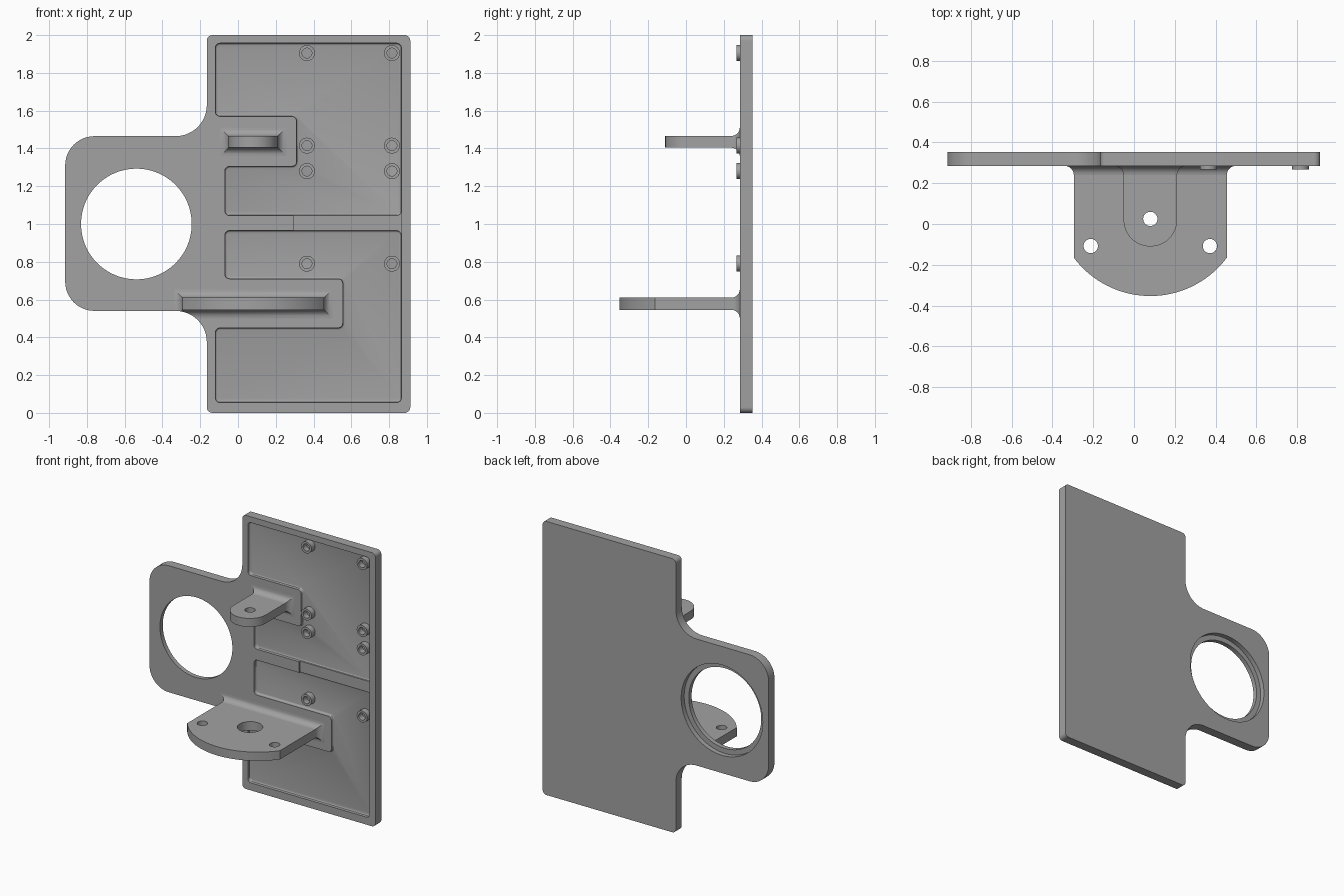
import bpy, bmesh, math
from mathutils import Vector

if "Cube" in bpy.data.objects:
    bpy.data.objects.remove(bpy.data.objects["Cube"], do_unlink=True)

grey = bpy.data.materials.new("plain_grey")
grey.use_nodes = True
COLOUR = (0.36, 0.36, 0.36, 1)
grey.diffuse_color = COLOUR
grey.node_tree.nodes["Principled BSDF"].inputs["Base Color"].default_value = COLOUR

FRONT, BACK, FLOOR = 0.285, 0.353, 0.31   # plate faces and pocket floor


def upright(a, b, d):      # outline in x-z, depth along y
    return (a, d, b)


def flat(a, b, d):         # outline in x-y, depth along z
    return (a, b, d)


def rounded(corners, default=0.0, steps=8):
    """Polygon whose corners (x, y[, radius]) are replaced by arcs."""
    out = []
    for i, c in enumerate(corners):
        p = Vector(c[:2])
        r = c[2] if len(c) > 2 else default
        if r <= 0:
            out.append(p)
            continue
        u = (Vector(corners[i - 1][:2]) - p).normalized()
        v = (Vector(corners[(i + 1) % len(corners)][:2]) - p).normalized()
        half = u.angle(v) / 2
        mid = p + (u + v).normalized() * (r / math.sin(half))
        start = p + u * (r / math.tan(half)) - mid
        end = p + v * (r / math.tan(half)) - mid
        sweep = start.angle_signed(end)     # clockwise positive
        for k in range(steps + 1):
            t = -sweep * k / steps
            out.append(mid + Vector((start.x * math.cos(t) - start.y * math.sin(t),
                                     start.x * math.sin(t) + start.y * math.cos(t))))
    return out


def circle(x, y, r, n=32):
    return [(x + r * math.cos(math.tau * k / n), y + r * math.sin(math.tau * k / n))
            for k in range(n)]


def loft(name, rings, bevel=0):
    """Closed solid through matching rings; bevel rounds the last rim."""
    bm = bmesh.new()
    loops = [[bm.verts.new(p) for p in ring] for ring in rings]
    n = len(loops[0])
    for a, b in zip(loops, loops[1:]):
        for i in range(n):
            bm.faces.new((a[i], a[(i + 1) % n], b[(i + 1) % n], b[i]))
    bm.faces.new(loops[0])
    cap = bm.faces.new(loops[-1])
    bmesh.ops.recalc_face_normals(bm, faces=bm.faces)
    if bevel:
        bmesh.ops.bevel(bm, geom=list(cap.edges), offset=bevel, segments=3,
                        profile=0.5, affect='EDGES')
    mesh = bpy.data.meshes.new(name)
    bm.to_mesh(mesh)
    bm.free()
    mesh.materials.append(grey)
    obj = bpy.data.objects.new(name, mesh)
    bpy.context.collection.objects.link(obj)
    return obj


def prism(name, outline, lo, hi, place, bevel=0):
    return loft(name, [[place(p[0], p[1], d) for p in outline] for d in (lo, hi)], bevel)


def combine(obj, tool, operation='DIFFERENCE'):
    mod = obj.modifiers.new("cut", 'BOOLEAN')
    mod.operation, mod.object, mod.solver = operation, tool, 'EXACT'
    bpy.context.view_layer.objects.active = obj
    bpy.ops.object.modifier_apply(modifier=mod.name)
    bpy.data.objects.remove(tool, do_unlink=True)


def drill(obj, x, y, r, lo, hi, place, n=32):
    combine(obj, prism("cutter", circle(x, y, r, n), lo, hi, place))


# Back plate with side tab
outline = rounded([
    (-0.165, 2, 0.03), (0.912, 2, 0.03), (0.912, 0, 0.03), (-0.165, 0, 0.03),
    (-0.165, 0.54, 0.165), (-0.915, 0.54, 0.155),
    (-0.915, 1.465, 0.155), (-0.165, 1.465, 0.165)], steps=12)
plate = prism("back_plate", outline, FRONT, BACK, upright)

# Large round opening, wider at the rear
drill(plate, -0.538, 1.0, 0.293, 0, 1, upright, 96)
drill(plate, -0.538, 1.0, 0.33, 0.318, 1, upright, 96)

# Recessed pockets that leave a raised pad behind each bracket
upper = [(-0.12, 1.957), (0.865, 1.957), (0.865, 1.045), (-0.07, 1.045),
         (-0.07, 1.305), (0.31, 1.305), (0.31, 1.57), (-0.12, 1.57)]
lower = [(-0.07, 0.965), (0.865, 0.965), (0.865, 0.055), (-0.12, 0.055),
         (-0.12, 0.45), (0.555, 0.45), (0.555, 0.71), (-0.07, 0.71)]
for pocket in (upper, lower):
    combine(plate, prism("cutter", rounded(pocket, 0.025, 5), 0.2, FLOOR, upright, 0.011))

# Lowered right part of the middle rib
low_rib = [(0.295, 0.94), (0.865, 0.94), (0.865, 1.07), (0.295, 1.07)]
combine(plate, prism("cutter", low_rib, 0.2, 0.297, upright))

# Hollow standoffs
for i, z in enumerate((1.905, 1.415, 1.28, 0.79)):
    for side, x in (("right", 0.365), ("left", 0.815)):
        peg = prism(f"standoff_{side}_{i + 1}", circle(x, z, 0.042), 0.267, 0.32, upright)
        drill(peg, x, z, 0.026, 0.2, FLOOR, upright)


# Brackets, each with a mitred concave fillet at the plate
MID, R = 0.08, 0.045
ROOT = FRONT - R


def root_fillet(name, half, z0, z1):
    rings = []
    for k in range(7):
        a = math.pi / 2 * k / 6
        o, y = R * (1 - math.cos(a)), ROOT + R * math.sin(a)
        rings.append([(MID - half - o, y, z0 - o), (MID + half + o, y, z0 - o),
                      (MID + half + o, y, z1 + o), (MID - half - o, y, z1 + o)])
    rings.append([(x, y + 0.012, z) for x, y, z in rings[-1]])
    return loft(name, rings)


w = 0.131
tongue = rounded([(MID - w, ROOT), (MID + w, ROOT),
                  (MID + w, -0.11, w - 0.001), (MID - w, -0.11, w - 0.001)], steps=16)
bracket = prism("upper_bracket", tongue, 1.404, 1.466, flat)
drill(bracket, MID, 0.025, 0.035, 1, 2, flat)
root_fillet("upper_bracket_fillet", w, 1.404, 1.466)

w, arc_r, arc_y = 0.375, 0.468, 0.115
reach = math.asin(w / arc_r)
shelf = [(MID - w, ROOT), (MID + w, ROOT)]
for k in range(33):
    a = reach * (1 - k / 16)
    shelf.append((MID + arc_r * math.sin(a), arc_y - arc_r * math.cos(a)))
bracket = prism("lower_bracket", shelf, 0.546, 0.61, flat)
for x, y, r in ((MID, 0.025, 0.085), (MID - 0.292, -0.108, 0.035), (MID + 0.292, -0.108, 0.035)):
    drill(bracket, x, y, r, 0, 1, flat)
fillet = root_fillet("lower_bracket_fillet", w, 0.546, 0.61)
combine(fillet, prism("cutter", outline, -0.5, 0.5, upright), 'INTERSECT')

# Smooth the curved walls, keep the edges sharp
for obj in bpy.context.collection.objects:
    if obj.type == 'MESH' and grey.name in obj.data.materials:
        obj.select_set(True)
        bpy.context.view_layer.objects.active = obj
bpy.ops.object.shade_smooth_by_angle(angle=math.radians(30))
